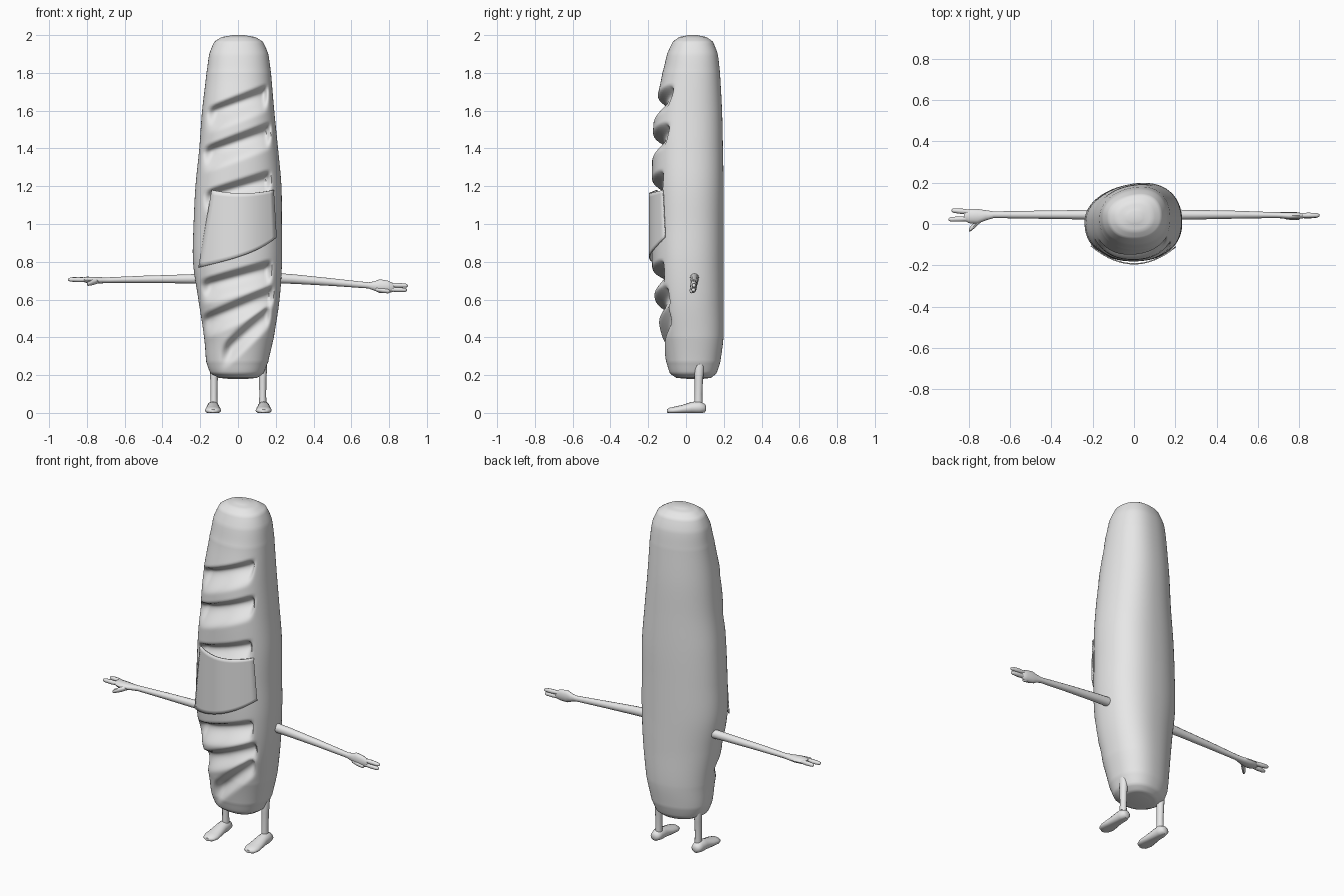
import bpy, bmesh, math

grey = bpy.data.materials.new("plain grey")
grey.diffuse_color = (0.8, 0.8, 0.8, 1)


def finish(name, bm, angle=40):
    bmesh.ops.recalc_face_normals(bm, faces=bm.faces[:])
    me = bpy.data.meshes.new(name)
    bm.to_mesh(me)
    bm.free()
    ob = bpy.data.objects.new(name, me)
    bpy.context.collection.objects.link(ob)
    me.materials.append(grey)
    bpy.ops.object.select_all(action='DESELECT')
    ob.select_set(True)
    bpy.context.view_layer.objects.active = ob
    bpy.ops.object.shade_smooth_by_angle(angle=math.radians(angle))
    return ob


def loft(name, rings, angle=40):
    """Skin a list of closed rings of points and cap both ends."""
    bm = bmesh.new()
    loops = [[bm.verts.new(p) for p in r] for r in rings]
    n = len(loops[0])
    for a, b in zip(loops, loops[1:]):
        for i in range(n):
            j = (i + 1) % n
            bm.faces.new((a[i], a[j], b[j], b[i]))
    bm.faces.new(loops[0])
    bm.faces.new(loops[-1])
    return finish(name, bm, angle)


def limb(name, axis, stations, sides=12, floor=None):
    """Oval tube along an axis; each station is x, y, z and two radii."""
    u, v = [k for k in range(3) if k != axis]
    rings = []
    for *c, ra, rb in stations:
        ring = []
        for i in range(sides):
            a = 2 * math.pi * i / sides
            p = list(c)
            p[u] += ra * math.cos(a)
            p[v] += rb * math.sin(a)
            if floor is not None:
                p[2] = max(p[2], floor)
            ring.append(p)
        rings.append(ring)
    return loft(name, rings, 50)


def smooth(a, b, x):
    t = min(1, max(0, (x - a) / (b - a)))
    return t * t * (3 - 2 * t)


# Loaf outline: height, left, right, front, back
OUTLINE = [
    (0.180, -0.05, 0.05, 0.01, 0.09), (0.185, -0.10, 0.10, -0.05, 0.13),
    (0.21, -0.145, 0.135, -0.085, 0.16), (0.27, -0.168, 0.16, -0.105, 0.18),
    (0.40, -0.18, 0.19, -0.13, 0.195), (0.60, -0.21, 0.22, -0.165, 0.195),
    (0.80, -0.238, 0.233, -0.18, 0.195), (1.00, -0.235, 0.232, -0.18, 0.195),
    (1.20, -0.225, 0.23, -0.18, 0.195), (1.40, -0.205, 0.212, -0.178, 0.192),
    (1.60, -0.19, 0.192, -0.165, 0.188), (1.80, -0.167, 0.175, -0.125, 0.177),
    (1.90, -0.152, 0.16, -0.10, 0.165), (1.965, -0.125, 0.132, -0.07, 0.14),
    (1.99, -0.085, 0.09, -0.035, 0.105), (2.0, -0.03, 0.035, 0.01, 0.06)]

# Slashes in the crust: left end, right end, width, depth
SLASHES = [
    (-0.18, 1.60, 0.165, 1.73, 0.13, 0.06), (-0.20, 1.39, 0.18, 1.53, 0.13, 0.065),
    (-0.19, 1.16, 0.18, 1.275, 0.12, 0.06), (-0.21, 0.69, 0.185, 0.80, 0.13, 0.065),
    (-0.21, 0.50, 0.195, 0.67, 0.12, 0.055), (-0.10, 0.33, 0.18, 0.59, 0.10, 0.045)]


def groove(x, z):
    deepest = 0
    for x0, z0, x1, z1, w, d in SLASHES:
        slope = (z1 - z0) / (x1 - x0)
        s = (z0 + slope * (x - x0) - z) / math.hypot(1, slope)
        f = smooth(-0.02, 0.025, s) * (1 - smooth(0.03, w, s))
        f *= smooth(x0, x0 + 0.07, x) * (1 - smooth(x1 - 0.035, x1, x))
        deepest = max(deepest, d * f)
    return deepest


def catmull(a, b, c, d, t):
    return 0.5 * (2 * b + (c - a) * t + (2 * a - 5 * b + 4 * c - d) * t * t
                  + (3 * b - a - 3 * c + d) * t ** 3)


def power(v, e):
    return math.copysign(abs(v) ** e, v)


# Bread body
rows = []
last = len(OUTLINE) - 1
for k in range(last):
    p = [OUTLINE[max(0, min(last, k + o))] for o in (-1, 0, 1, 2)]
    steps = max(4, int((p[2][0] - p[1][0]) / 0.01))
    for s in range(steps):
        t = s / steps
        row = [catmull(*q, t) for q in zip(*p)]
        row[0] = p[1][0] + (p[2][0] - p[1][0]) * t
        rows.append(row)
rows.append(OUTLINE[-1])

rings = []
for z, left, right, front, back in rows:
    ring = []
    for i in range(96):
        a = 2 * math.pi * i / 96
        c, s = power(math.cos(a), 0.9), power(math.sin(a), 0.9)
        x = (left + right) / 2 + (right - left) / 2 * c
        y = (front + back) / 2 + (back - front) / 2 * s
        y += 0.13 * x * max(0, s)
        if s < 0:
            y += groove(x, z) * smooth(0, 0.3, -s)
        ring.append((x, y, z))
    rings.append(ring)
loft("bread_body", rings, 60)

# Paper label wrapped round the front
bm = bmesh.new()
N = 16
grid = []
for j in range(N + 1):
    v = j / N
    line = []
    for i in range(N + 1):
        u = i / N
        low = (-0.21 + 0.415 * u, 0.77 + 0.10 * u + 0.06 * u ** 4)
        high = (-0.14 + 0.33 * u, 1.18 - 0.07 * u * (1 - u))
        x = low[0] + (high[0] - low[0]) * v
        z = low[1] + (high[1] - low[1]) * v
        line.append(bm.verts.new((x, -0.196 + 2.0 * x * x, z)))
    grid.append(line)
for j in range(N):
    for i in range(N):
        bm.faces.new((grid[j][i], grid[j][i + 1], grid[j + 1][i + 1], grid[j + 1][i]))
label = finish("paper_label", bm)
thick = label.modifiers.new("thickness", 'SOLIDIFY')
thick.thickness = 0.006
thick.offset = -1

# Arms with palms
limb("right_arm", 0, [
    (0.17, 0.045, 0.715, 0.025, 0.028), (0.30, 0.045, 0.708, 0.023, 0.025),
    (0.50, 0.045, 0.692, 0.019, 0.02), (0.69, 0.043, 0.675, 0.014, 0.016),
    (0.72, 0.042, 0.672, 0.015, 0.024), (0.75, 0.04, 0.671, 0.018, 0.036),
    (0.79, 0.04, 0.668, 0.017, 0.033), (0.82, 0.04, 0.664, 0.012, 0.024),
    (0.83, 0.04, 0.664, 0.004, 0.01)])
limb("left_arm", 0, [
    (-0.17, 0.045, 0.71, 0.025, 0.027), (-0.30, 0.045, 0.709, 0.022, 0.023),
    (-0.50, 0.045, 0.707, 0.019, 0.019), (-0.68, 0.045, 0.703, 0.016, 0.015),
    (-0.72, 0.042, 0.702, 0.025, 0.016), (-0.76, 0.037, 0.702, 0.036, 0.018),
    (-0.80, 0.038, 0.704, 0.034, 0.017), (-0.825, 0.04, 0.706, 0.022, 0.01)])


def finger(name, a, b, r):
    """Rounded, slightly tapered finger from a to b."""
    prof = [(0, 0.8), (0.5, 1), (0.88, 0.85), (0.97, 0.55), (1, 0.15)]
    limb(name, 0, [(*[p + (q - p) * t for p, q in zip(a, b)], r * k, r * k)
                   for t, k in prof], 8)


finger("right_upper_finger", (0.79, 0.042, 0.678), (0.90, 0.042, 0.673), 0.013)
finger("right_lower_finger", (0.79, 0.04, 0.655), (0.895, 0.04, 0.65), 0.013)
finger("right_thumb", (0.73, 0.035, 0.655), (0.805, 0.03, 0.643), 0.014)
finger("left_back_finger", (-0.79, 0.058, 0.705), (-0.885, 0.066, 0.708), 0.013)
finger("left_front_finger", (-0.79, 0.026, 0.705), (-0.90, 0.022, 0.706), 0.013)
finger("left_thumb", (-0.735, 0.028, 0.70), (-0.80, -0.03, 0.683), 0.015)

# Legs and feet
for side, x in (("left", -0.127), ("right", 0.131)):
    limb(side + "_leg", 2, [
        (x, 0.066, 0.03, 0.02, 0.022), (x, 0.066, 0.10, 0.018, 0.02),
        (x, 0.068, 0.18, 0.02, 0.022), (x, 0.07, 0.25, 0.023, 0.027),
        (x, 0.07, 0.275, 0.018, 0.022), (x, 0.07, 0.283, 0.008, 0.01)])
    f = x + math.copysign(0.005, x)
    limb(side + "_foot", 1, [
        (f, 0.106, 0.025, 0.012, 0.012), (f, 0.098, 0.025, 0.027, 0.024),
        (f, 0.07, 0.028, 0.033, 0.034), (f, 0.03, 0.026, 0.033, 0.032),
        (f, -0.02, 0.018, 0.040, 0.024), (f, -0.06, 0.013, 0.043, 0.020),
        (f, -0.088, 0.011, 0.034, 0.016), (f, -0.10, 0.01, 0.014, 0.009)],
        16, 0.0)
